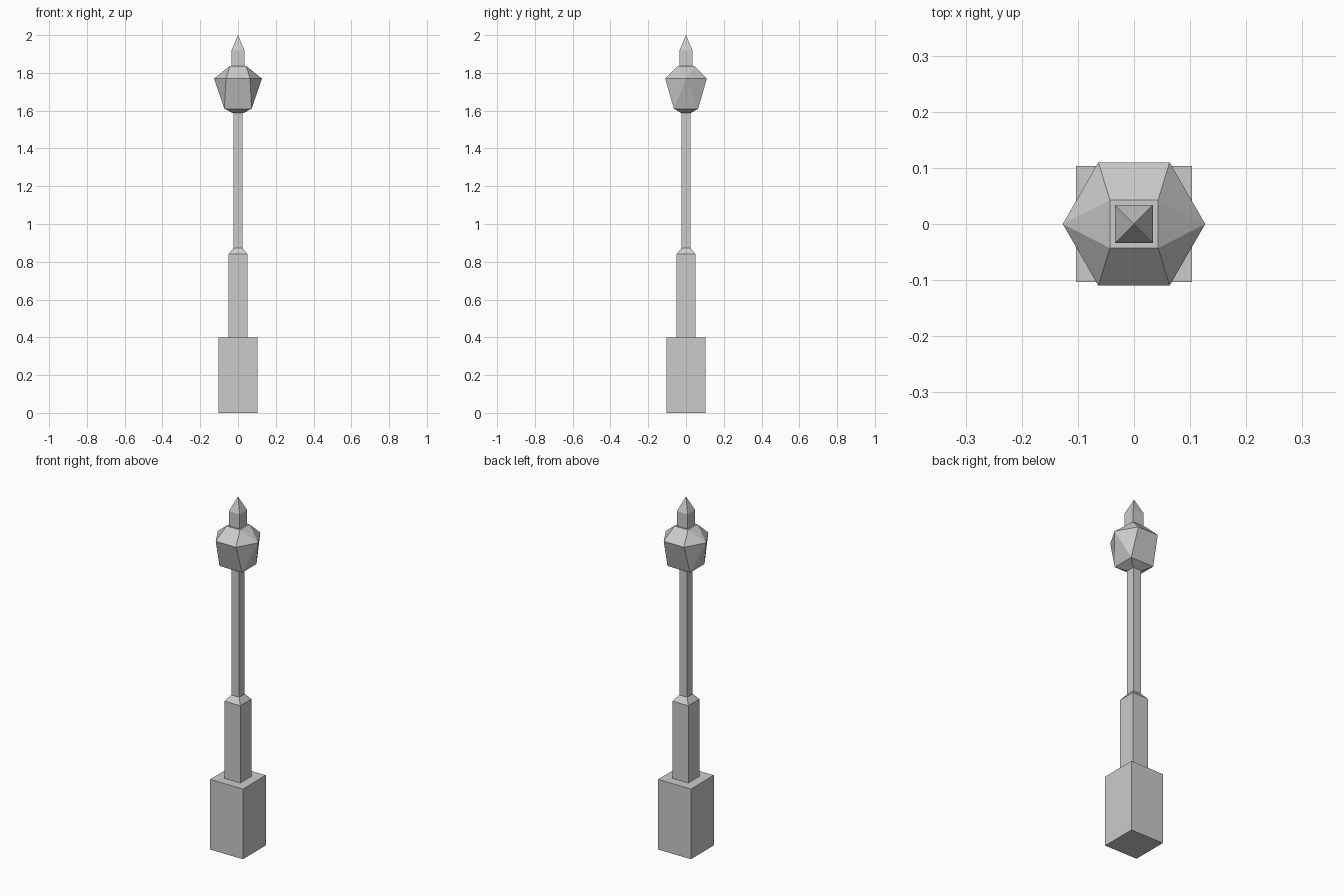
import bpy, bmesh, math

if "Cube" in bpy.data.objects:
    bpy.data.objects.remove(bpy.data.objects["Cube"])


def rect(hx, hy, z):
    return [(-hx, -hy, z), (hx, -hy, z), (hx, hy, z), (-hx, hy, z)]


def hull(name, points):
    """Convex solid around stacked rings, with coplanar triangles merged."""
    bm = bmesh.new()
    for p in points:
        bm.verts.new(p)
    bmesh.ops.convex_hull(bm, input=bm.verts[:])
    bmesh.ops.dissolve_limit(bm, angle_limit=math.radians(0.5),
                             verts=bm.verts[:], edges=bm.edges[:])
    bmesh.ops.recalc_face_normals(bm, faces=bm.faces[:])
    mesh = bpy.data.meshes.new(name)
    bm.to_mesh(mesh)
    bm.free()
    obj = bpy.data.objects.new(name, mesh)
    bpy.context.collection.objects.link(obj)
    return obj


# Square plinth
hull("base", rect(0.103, 0.103, 0) + rect(0.103, 0.103, 0.40))

# Thicker lower shaft with sloped shoulder
hull("lower_shaft", rect(0.05, 0.05, 0.40) + rect(0.05, 0.05, 0.84)
     + rect(0.025, 0.025, 0.872))

# Slim pole
hull("pole", rect(0.025, 0.025, 0.872) + rect(0.025, 0.025, 1.587))

# Lantern: rectangular ends blending into a six-sided belt
belt = [(0.127 * math.cos(math.radians(60 * i)),
         0.127 * math.sin(math.radians(60 * i)), 1.77) for i in range(6)]
hull("lantern", rect(0.027, 0.025, 1.587) + rect(0.072, 0.064, 1.61)
     + belt + rect(0.043, 0.043, 1.837))

# Pointed finial
hull("finial", rect(0.034, 0.034, 1.837) + rect(0.034, 0.034, 1.92)
     + [(0, 0, 2.0)])
